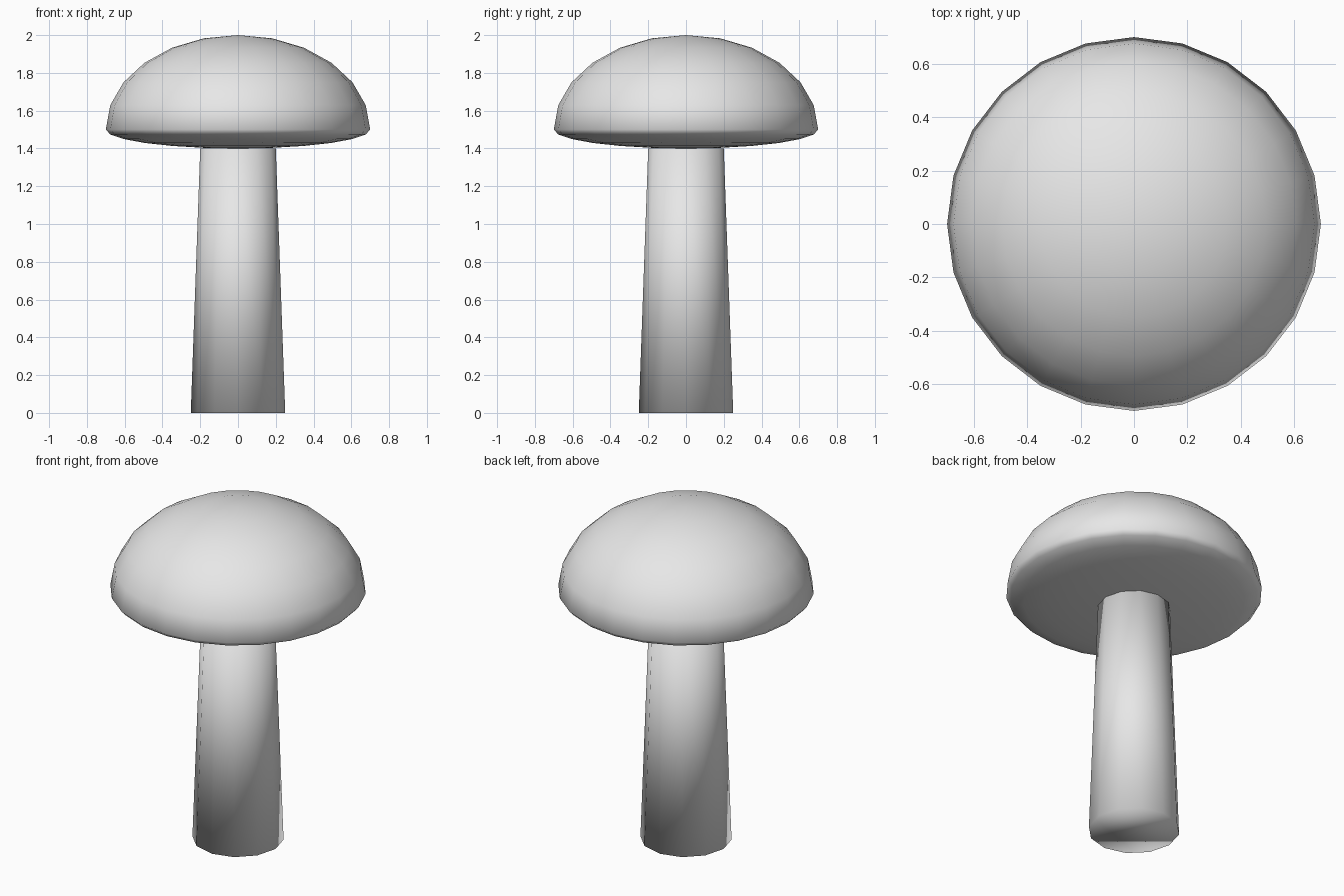
import bpy, bmesh

if "Cube" in bpy.data.objects:
    bpy.data.objects.remove(bpy.data.objects["Cube"], do_unlink=True)

# One plain grey for the whole model
GREY = (0.8, 0.8, 0.8, 1.0)
grey = bpy.data.materials.new("plain_grey")
grey.use_nodes = True
grey.diffuse_color = GREY
grey.node_tree.nodes["Principled BSDF"].inputs["Base Color"].default_value = GREY


def add_part(name, bm):
    """Turn a bmesh into a smooth-shaded object."""
    bmesh.ops.recalc_face_normals(bm, faces=bm.faces)
    for face in bm.faces:
        face.smooth = True
    mesh = bpy.data.meshes.new(name)
    bm.to_mesh(mesh)
    bm.free()
    mesh.materials.append(grey)
    obj = bpy.data.objects.new(name, mesh)
    bpy.context.collection.objects.link(obj)
    return obj


# Stem: tapered twelve-sided column
STEM_HEIGHT = 1.4
bm = bmesh.new()
bmesh.ops.create_cone(bm, cap_ends=True, segments=12,
                      radius1=0.25, radius2=0.2, depth=STEM_HEIGHT)
stem = add_part("stem", bm)
stem.location.z = STEM_HEIGHT / 2

# Cap: sphere with a tall dome above the rim and a shallow underside
bm = bmesh.new()
bmesh.ops.create_uvsphere(bm, u_segments=24, v_segments=12, radius=1.0)
for v in bm.verts:
    v.co.x *= 0.7
    v.co.y *= 0.7
    v.co.z *= 0.5 if v.co.z > 0 else 0.1
cap = add_part("cap", bm)
cap.location.z = 1.5
